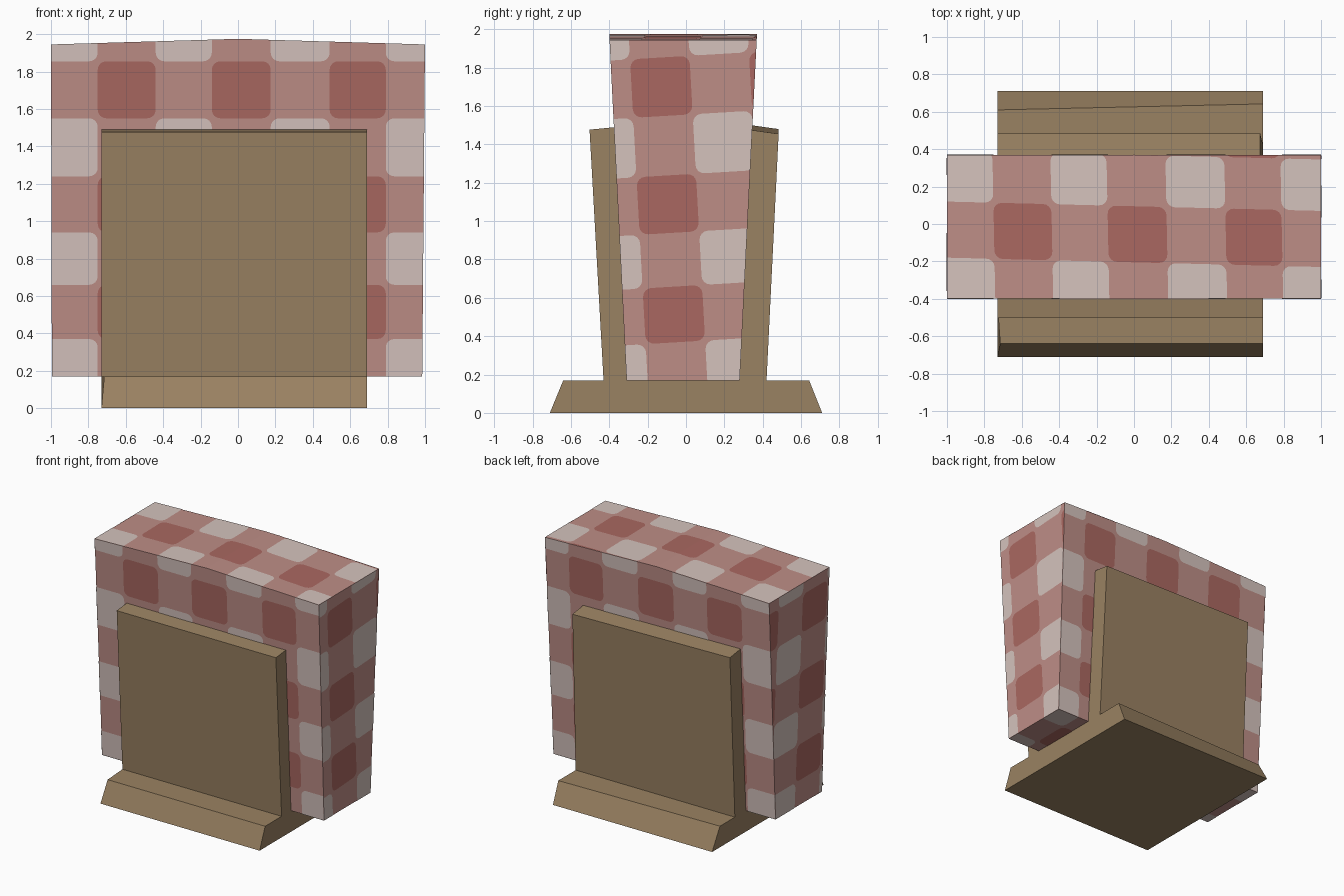
import bpy, bmesh, math
from mathutils import Vector

if "Cube" in bpy.data.objects:
    bpy.data.objects.remove(bpy.data.objects["Cube"])


def material(name, rgb):
    m = bpy.data.materials.new(name)
    lin = [((c / 255 + 0.055) / 1.055) ** 2.4 for c in rgb]
    m.diffuse_color = (*lin, 1)
    m.use_nodes = True
    m.node_tree.nodes["Principled BSDF"].inputs["Base Color"].default_value = m.diffuse_color
    return m


WOOD = material("brown wood", (154, 130, 98))
ROSE = material("rose cloth", (190, 142, 135))
PALE = material("pale cloth", (213, 195, 189))
RED = material("dark red cloth", (170, 104, 97))


def finish(name, bm, *mats):
    me = bpy.data.meshes.new(name)
    bm.to_mesh(me)
    bm.free()
    for m in mats:
        me.materials.append(m)
    ob = bpy.data.objects.new(name, me)
    bpy.context.collection.objects.link(ob)
    return ob


def loft(bm, ring_a, ring_b):
    """Closed solid between two matching outlines."""
    a = [bm.verts.new(p) for p in ring_a]
    b = [bm.verts.new(p) for p in ring_b]
    n = len(a)
    bm.faces.new(a)
    bm.faces.new(b[::-1])
    for i in range(n):
        bm.faces.new((a[i], b[i], b[(i + 1) % n], a[(i + 1) % n]))
    bmesh.ops.recalc_face_normals(bm, faces=bm.faces[:])


# Holder: one U-shaped side profile (y, z) run along x, ends slightly uneven
def holder_end(x, base_back, back_drop, back_x, front_x):
    return [(x, -0.71, 0), (x, 0.71, 0), (x, base_back, 0.17), (x, 0.42, 0.17),
            (back_x, 0.483, 1.48 - back_drop), (back_x, 0.34, 1.50 - back_drop),
            (x, 0.275, 0.17), (x, -0.305, 0.17),
            (x, -0.37, 1.49), (x, -0.503, 1.477),
            (x, -0.43, 0.17), (front_x, -0.64, 0.17)]


bm = bmesh.new()
loft(bm, holder_end(-0.73, 0.61, 0, -0.73, -0.715),
     holder_end(0.69, 0.642, 0.025, 0.675, 0.69))
finish("napkin_holder", bm, WOOD)

# Napkin stack: tapered block with a slightly ridged top
Z0, ZE, ZT = 0.17, 1.945, 1.975


def y_front(z): return -0.31 - 0.05 * (z - Z0)
def y_back(z): return 0.28 + 0.05 * (z - Z0)
def x_right(z): return 0.985 + 0.0083 * (z - Z0)
def x_left(z): return -0.995 - 0.0028 * (z - Z0)
def z_top(x): return ZT - (ZT - ZE) * abs(x)


front = [(x_left(Z0), Z0), (x_right(Z0), Z0), (x_right(ZE), ZE), (0, ZT), (x_left(ZE), ZE)]
side = [(y_front(Z0), Z0), (y_back(Z0), Z0), (y_back(ZE), ZE), (y_front(ZE), ZE)]


def flat(z):
    return [(x_left(z), y_front(z)), (x_right(z), y_front(z)),
            (x_right(z), y_back(z)), (x_left(z), y_back(z))]


bm = bmesh.new()
loft(bm, [(x, y_front(z), z) for x, z in front], [(x, y_back(z), z) for x, z in front])
finish("napkin_stack", bm, ROSE)


# Gingham: rounded checks, trimmed to the outline of each side of the stack
def rounded_check(bm, u0, u1, v0, v1, shear_u, shear_v, mat, r=0.045, seg=4):
    verts = []
    corners = [(u1 - r, v1 - r), (u0 + r, v1 - r), (u0 + r, v0 + r), (u1 - r, v0 + r)]
    for k, (cu, cv) in enumerate(corners):
        for s in range(seg + 1):
            a = math.pi / 2 * (k + s / seg)
            u, v = cu + r * math.cos(a), cv + r * math.sin(a)
            verts.append(bm.verts.new((u + shear_u * v, v + shear_v * u, 0)))
    bm.faces.new(verts).material_index = mat


def cut(bm, co, no, clear):
    geom = bm.verts[:] + bm.edges[:] + bm.faces[:]
    if geom:
        bmesh.ops.bisect_plane(bm, geom=geom, plane_co=co, plane_no=no, clear_outer=clear)


def gingham(name, us, vs, outline, place, outward, shear_u=0, shear_v=0):
    bm = bmesh.new()
    for i in range(len(us) - 1):
        for j in range(len(vs) - 1):
            if i % 2 == j % 2:       # pale on even bands, dark on odd bands
                rounded_check(bm, us[i], us[i + 1], vs[j], vs[j + 1], shear_u, shear_v, i % 2)
    for k, (u, v) in enumerate(outline):
        u2, v2 = outline[(k + 1) % len(outline)]
        cut(bm, (u, v, 0), (v2 - v, u - u2, 0), True)
    if name == "top_checks":         # fold line along the ridge
        cut(bm, (0, 0, 0), (1, 0, 0), False)
    for v in bm.verts:
        v.co = place(v.co.x, v.co.y)
    bm.normal_update()
    for f in bm.faces:
        if f.normal.dot(Vector(outward)) < 0:
            f.normal_flip()
    finish(name, bm, PALE, RED)


E = 0.002
COLS = [-1.06, -0.75, -0.44, -0.14, 0.175, 0.49, 0.79, 1.1]
ROWS = [0.07, 0.37, 0.66, 0.94, 1.24, 1.55, 1.855, 2.16]
DEPTH = [-0.5, -0.205, 0.095, 0.37, 0.68]

gingham("front_checks", COLS, ROWS, front,
        lambda x, z: (x, y_front(z) - E, z), (0, -1, 0))
gingham("back_checks", COLS, ROWS, front,
        lambda x, z: (x, y_back(z) + E, z), (0, 1, 0))
gingham("right_checks", [-0.50, -0.19, 0.12, 0.43, 0.74], ROWS, side,
        lambda y, z: (x_right(z) + E, y, z), (1, 0, 0), -0.055, 0.06)
gingham("left_checks", [-0.58, -0.26, 0.05, 0.36, 0.67], ROWS, side,
        lambda y, z: (x_left(z) - E, y, z), (-1, 0, 0), -0.06)
gingham("top_checks", COLS, DEPTH, flat(ZE),
        lambda x, y: (x, y, z_top(x) + E), (0, 0, 1), -0.02, -0.025)
gingham("bottom_checks", COLS, DEPTH, flat(Z0),
        lambda x, y: (x, y, Z0 - E), (0, 0, -1))
